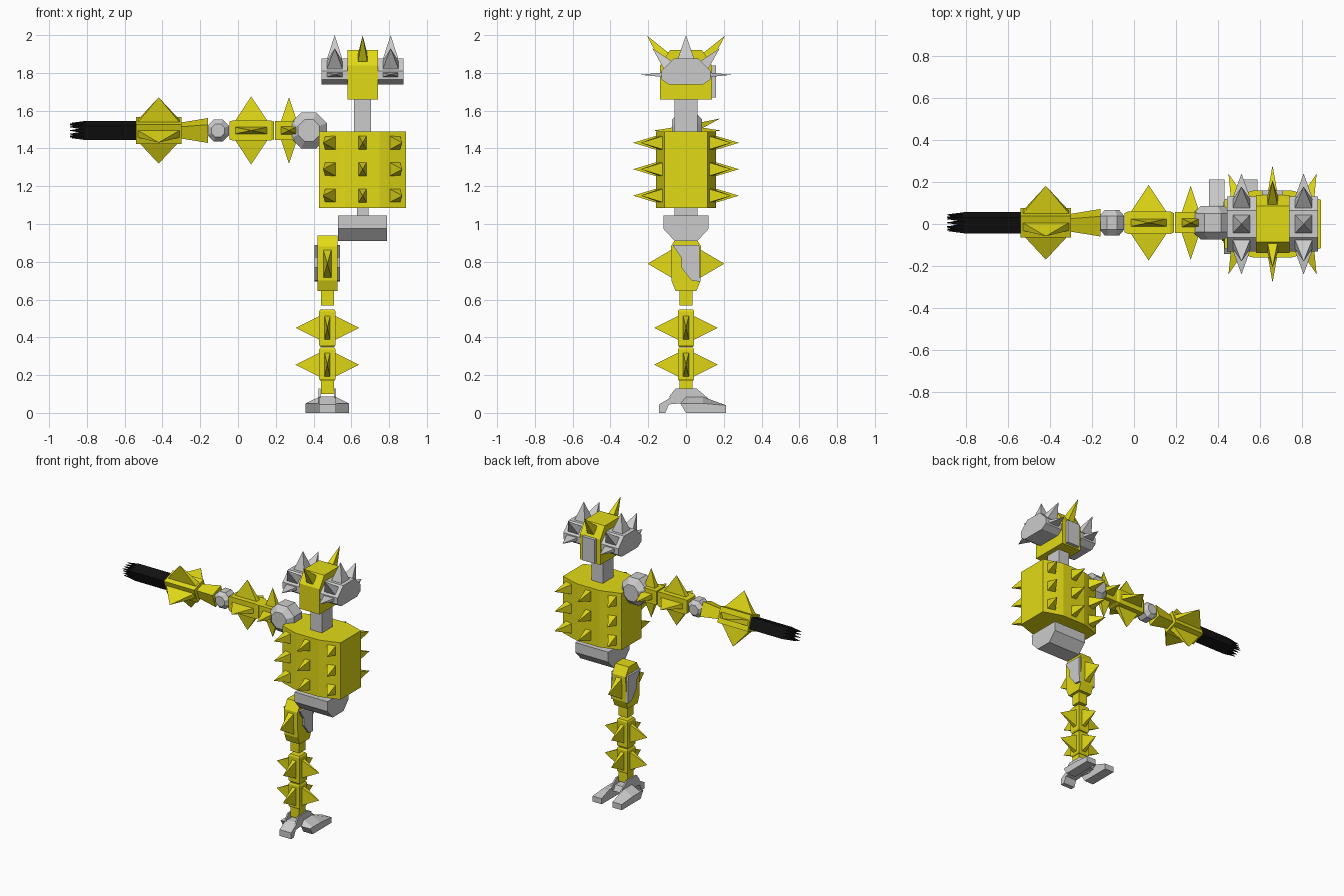
import bpy, bmesh, math
from mathutils import Vector, Matrix

if "Cube" in bpy.data.objects:
    bpy.data.objects.remove(bpy.data.objects["Cube"])


def material(name, col):
    m = bpy.data.materials.new(name)
    m.diffuse_color = (*col, 1)
    m.use_nodes = True
    m.node_tree.nodes["Principled BSDF"].inputs["Base Color"].default_value = m.diffuse_color
    return m


YELLOW = material("yellow_paint", (0.76, 0.70, 0.008))
BLACK = material("black_metal", (0.006, 0.006, 0.006))


def finish(name, bm, mat=None, matrix=None):
    if matrix:
        bm.transform(matrix)
    bmesh.ops.recalc_face_normals(bm, faces=bm.faces)
    me = bpy.data.meshes.new(name)
    bm.to_mesh(me)
    bm.free()
    ob = bpy.data.objects.new(name, me)
    bpy.context.collection.objects.link(ob)
    if mat:
        me.materials.append(mat)
    return ob


def skin(bm, rings):
    rings = [[bm.verts.new(p) for p in r] for r in rings]
    n = len(rings[0])
    for a, b in zip(rings, rings[1:]):
        for i in range(n):
            bm.faces.new((a[i], a[(i + 1) % n], b[(i + 1) % n], b[i]))
    bm.faces.new(rings[0])
    bm.faces.new(rings[-1])


def loft(bm, axis, c, secs):
    """Rectangular sections (t, half_u, half_v) along x (u=y, v=z) or z (u=x, v=y)."""
    rings = []
    for t, u, v in secs:
        sq = [(-u, -v), (u, -v), (u, v), (-u, v)]
        rings.append([(t, c[0] + p, c[1] + q) if axis == 'x' else (c[0] + p, c[1] + q, t) for p, q in sq])
    skin(bm, rings)


def prism(bm, axis, pts, a, b):
    put = {'x': lambda t, p: (t, p[0], p[1]), 'y': lambda t, p: (p[0], t, p[1]),
           'z': lambda t, p: (p[0], p[1], t)}[axis]
    skin(bm, [[put(t, p) for p in pts] for t in (a, b)])


def spike(bm, base, tip, side, hu, hv):
    base, tip, side = Vector(base), Vector(tip), Vector(side).normalized()
    w = (tip - base).cross(side).normalized()
    q = [bm.verts.new(base + side * hu * i + w * hv * j) for i, j in ((-1, -1), (1, -1), (1, 1), (-1, 1))]
    t = bm.verts.new(tip)
    bm.faces.new(q)
    for i in range(4):
        bm.faces.new((q[i], q[(i + 1) % 4], t))


def ring_spikes(bm, centre, axis, r0, r1, along, across):
    axis = Vector(axis)
    c = Vector(centre)
    u = Vector((0, 1, 0))
    for d in (u, -u, axis.cross(u), -axis.cross(u)):
        spike(bm, c + d * r0, c + d * r1, axis, along, across)


def sym(pts):
    return pts + [(-a, b) for a, b in reversed(pts)]


CX = 0.66
# Torso: faceted barrel with three rows of spikes front and back
bm = bmesh.new()
q = [(0.09, 0.16), (0.125, 0.15), (0.23, 0.115)]
half = [(CX + x, y) for x, y in q] + [(CX + x, -y) for x, y in reversed(q)]
prism(bm, 'z', half + [(2 * CX - x, y) for x, y in reversed(half)], 1.085, 1.49)
for z in (1.15, 1.29, 1.43):
    for s in (-1, 1):
        spike(bm, (CX, s * 0.155, z), (CX, s * 0.28, z), (1, 0, 0), 0.022, 0.038)
        for k in (-1, 1):
            spike(bm, (CX + k * 0.17, s * 0.13, z), (CX + k * 0.21, s * 0.24, z), (0, 0, 1), 0.036, 0.03)
finish("torso", bm, YELLOW)

# Neck and waist posts
bm = bmesh.new()
loft(bm, 'z', (CX, 0), [(1.48, 0.045, 0.06), (1.67, 0.045, 0.06)])
finish("neck", bm)
bm = bmesh.new()
loft(bm, 'z', (CX, 0), [(1.03, 0.03, 0.06), (1.10, 0.03, 0.06)])
finish("waist", bm)

# Pelvis
bm = bmesh.new()
prism(bm, 'x', sym([(0.06, 0.91), (0.12, 0.975), (0.12, 1.045)]), 0.53, 0.79)
finish("pelvis", bm)

# Head with two crest spikes
bm = bmesh.new()
prism(bm, 'x', sym([(0.137, 1.66), (0.137, 1.84), (0.085, 1.92)]), 0.58, 0.74)
for s in (-1, 1):
    spike(bm, (CX, s * 0.11, 1.88), (CX, s * 0.207, 1.998), (1, 0, 0), 0.025, 0.032)
finish("head", bm, YELLOW)
bm = bmesh.new()
loft(bm, 'z', (CX, 0.147), [(1.67, 0.05, 0.013), (1.84, 0.05, 0.013)])
finish("head_back_plate", bm)

# Spiked side pods of the head
for k, name in ((-1, "left"), (1, "right")):
    bm = bmesh.new()
    prism(bm, 'x', sym([(0.09, 1.738), (0.13, 1.765), (0.13, 1.81), (0.065, 1.875)]), CX + k * 0.08, CX + k * 0.217)
    x = CX + k * 0.148
    spike(bm, (x, 0, 1.87), (x, 0, 2.0), (1, 0, 0), 0.042, 0.045)
    for s in (-1, 1):
        spike(bm, (x, s * 0.095, 1.84), (x, s * 0.178, 1.93), (1, 0, 0), 0.042, 0.03)
        spike(bm, (x, s * 0.125, 1.79), (x, s * 0.24, 1.79), (1, 0, 0), 0.042, 0.012)
    finish("head_pod_" + name, bm)


# Shoulder and elbow: octagonal joints with tapered caps
def joint(name, x, z, r, hy):
    bm = bmesh.new()
    rings = []
    for y, f in ((-hy, 0.6), (-hy * 0.55, 1), (hy * 0.55, 1), (hy, 0.6)):
        rr = r * f / math.cos(math.pi / 8)
        rings.append([(x + rr * math.cos(math.pi / 8 * (2 * i + 1)), 0.006 + y,
                       z + rr * math.sin(math.pi / 8 * (2 * i + 1))) for i in range(8)])
    skin(bm, rings)
    finish(name, bm)


joint("shoulder", 0.375, 1.495, 0.095, 0.08)
joint("elbow", -0.105, 1.495, 0.058, 0.06)

# Upper arm
bm = bmesh.new()
A = (0.006, 1.495)
loft(bm, 'x', A, [(0.195, 0.05, 0.05), (0.30, 0.05, 0.05)])
ring_spikes(bm, (0.27, *A), (1, 0, 0), 0.05, 0.177, 0.042, 0.02)
loft(bm, 'x', A, [(-0.045, 0.046, 0.046), (-0.03, 0.053, 0.053), (0.175, 0.053, 0.053), (0.19, 0.046, 0.046)])
ring_spikes(bm, (0.07, *A), (1, 0, 0), 0.052, 0.18, 0.085, 0.018)
finish("upper_arm", bm, YELLOW)

# Forearm and blade bundle, rolled about the arm axis
ROLL = Matrix.Translation((0, *A)) @ Matrix.Rotation(math.radians(20), 4, 'X')
bm = bmesh.new()
loft(bm, 'x', (0, 0), [(-0.31, 0.032, 0.032), (-0.16, 0.051, 0.051)])
loft(bm, 'x', (0, 0), [(-0.54, 0.055, 0.055), (-0.30, 0.055, 0.055)])
ring_spikes(bm, (-0.42, 0, 0), (1, 0, 0), 0.054, 0.187, 0.11, 0.02)
finish("forearm", bm, YELLOW, ROLL)
bm = bmesh.new()
for i in range(4):
    for j in range(4):
        y, z = (i - 1.5) * 0.02, (j - 1.5) * 0.02
        edge = i in (0, 3) or j in (0, 3)
        end = -0.89 if edge else -0.86
        loft(bm, 'x', (y, z), [(-0.53, 0.0102, 0.0102), (end + 0.09, 0.0102, 0.0102), (end, 0.001, 0.001)])
finish("blade_bundle", bm, BLACK, ROLL)

LX = 0.473
# Thigh with front and back spikes, and side plates
bm = bmesh.new()
loft(bm, 'z', (LX, 0), [(0.645, 0.053, 0.055), (0.70, 0.053, 0.077), (0.88, 0.053, 0.08), (0.94, 0.053, 0.045)])
for s in (-1, 1):
    spike(bm, (LX, s * 0.075, 0.79), (LX, s * 0.203, 0.79), (1, 0, 0), 0.022, 0.075)
finish("thigh", bm, YELLOW)
plate = [(-0.07, 0.888), (0.07, 0.888), (0.076, 0.695), (0.03, 0.7), (-0.025, 0.77), (-0.025, 0.82)]
for s, name in ((-1, "left"), (1, "right")):
    bm = bmesh.new()
    prism(bm, 'x', plate, LX + s * 0.05, LX + s * 0.067)
    finish("thigh_plate_" + name, bm)

# Shin: posts and two spiked segments
bm = bmesh.new()
loft(bm, 'z', (LX, 0), [(0.568, 0.034, 0.034), (0.66, 0.034, 0.034)])
loft(bm, 'z', (LX, 0), [(0.10, 0.034, 0.034), (0.18, 0.034, 0.034)])
for z0, z1, zc in ((0.35, 0.548, 0.45), (0.17, 0.345, 0.255)):
    loft(bm, 'z', (LX, 0), [(z0, 0.037, 0.037), (z0 + 0.01, 0.043, 0.043), (z1 - 0.01, 0.043, 0.043), (z1, 0.037, 0.037)])
    ring_spikes(bm, (LX, 0, zc), (0, 0, 1), 0.042, 0.168, 0.063, 0.015)
finish("shin", bm, YELLOW)

# Foot: heel claw, ankle cheeks and two long toes
bm = bmesh.new()
prism(bm, 'x', [(-0.142, 0), (-0.142, 0.045), (-0.07, 0.088), (0.07, 0.088), (0.09, 0.05), (-0.03, 0.05),
                (-0.09, 0.045), (-0.11, 0)], LX - 0.045, LX + 0.045)
finish("heel_claw", bm)
cheek = [(-0.09, 0.085), (-0.055, 0.13), (0.055, 0.13), (0.12, 0.075), (0.05, 0.04), (-0.03, 0.05)]
toe = [(0.0, 0), (-0.03, 0.05), (0.0, 0.085), (0.09, 0.085), (0.213, 0.04), (0.213, 0)]
for s, name in ((-1, "left"), (1, "right")):
    bm = bmesh.new()
    prism(bm, 'x', cheek, LX + s * 0.036, LX + s * 0.046)
    finish("ankle_cheek_" + name, bm)
    bm = bmesh.new()
    out = [(y, min(z, 0.05)) for y, z in toe]
    skin(bm, [[(LX + s * 0.043, y, z) for y, z in toe], [(LX + s * 0.115, y, z) for y, z in out]])
    finish("toe_" + name, bm)
